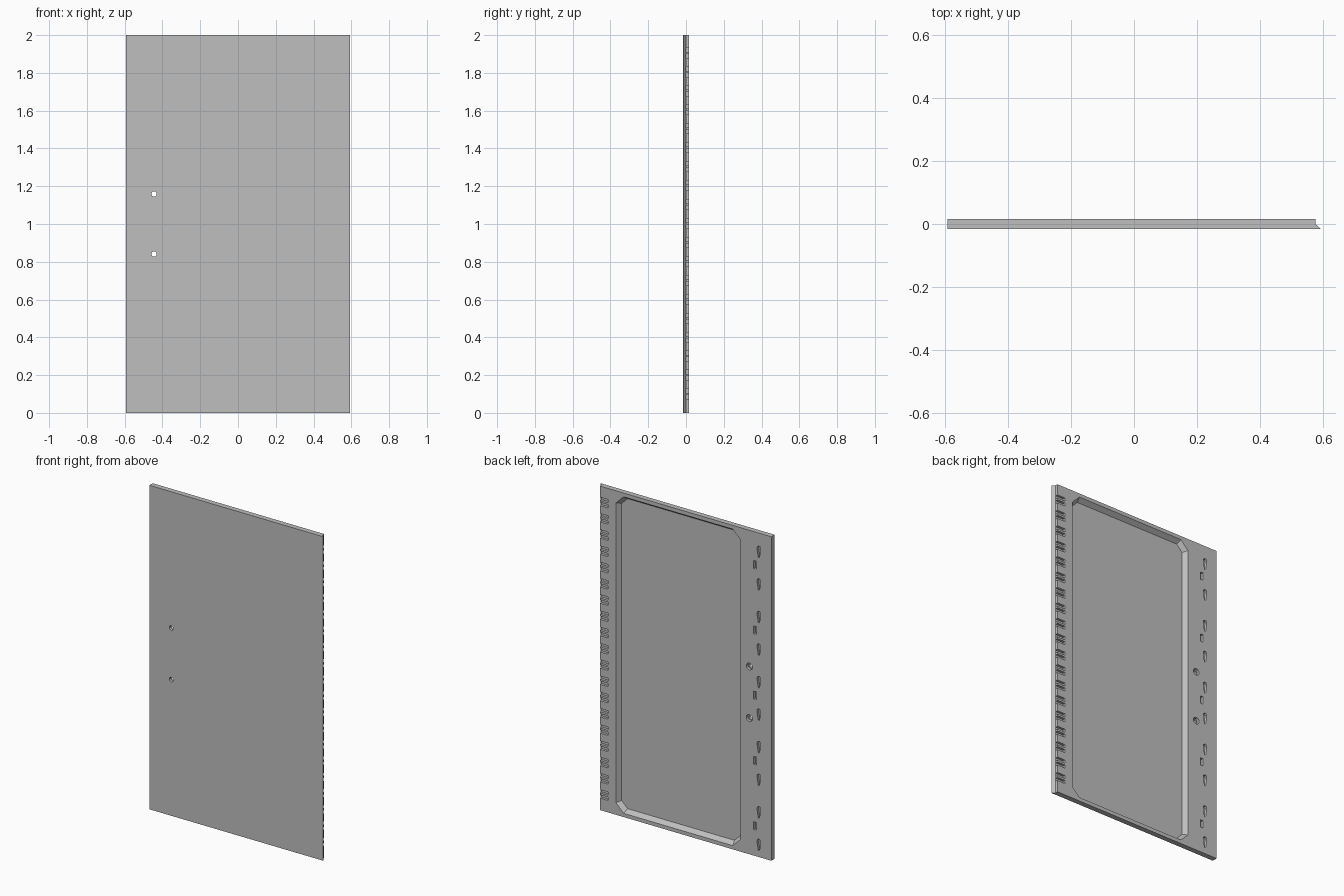
import bpy, bmesh
from math import cos, sin, tau

if "Cube" in bpy.data.objects:
    bpy.data.objects.remove(bpy.data.objects["Cube"])

BACK = 0.0165      # half thickness of the panel
THROUGH = 0.03     # safely past either face

steel = bpy.data.materials.new("grey_steel")
steel.use_nodes = True
steel.diffuse_color = (0.52, 0.52, 0.52, 1)
steel.node_tree.nodes["Principled BSDF"].inputs["Base Color"].default_value = (0.52, 0.52, 0.52, 1)


def loft(bm, loops):
    """Closed solid through a list of equal-length 3D outlines."""
    rings = [[bm.verts.new(p) for p in loop] for loop in loops]
    faces = [bm.faces.new(rings[0]), bm.faces.new(rings[-1])]
    n = len(rings[0])
    for a, b in zip(rings, rings[1:]):
        for i in range(n):
            j = (i + 1) % n
            faces.append(bm.faces.new((a[i], a[j], b[j], b[i])))
    bmesh.ops.recalc_face_normals(bm, faces=faces)


def at_y(outline, y):
    return [(x, y, z) for x, z in outline]


def rect(x0, x1, z0, z1):
    return [(x0, z0), (x1, z0), (x1, z1), (x0, z1)]


def octagon(x0, x1, z0, z1, c):
    return [(x0 + c, z0), (x1 - c, z0), (x1, z0 + c), (x1, z1 - c),
            (x1 - c, z1), (x0 + c, z1), (x0, z1 - c), (x0, z0 + c)]


def circle(cx, cz, r, n=20):
    return [(cx + r * cos(tau * i / n), cz + r * sin(tau * i / n)) for i in range(n)]


def pocket(bm, outline, floor):
    loft(bm, [at_y(outline, floor), at_y(outline, THROUGH)])


def make_object(name, bm):
    mesh = bpy.data.meshes.new(name)
    bm.to_mesh(mesh)
    bm.free()
    mesh.materials.append(steel)
    obj = bpy.data.objects.new(name, mesh)
    bpy.context.collection.objects.link(obj)
    return obj


# Panel with an angled lip along its hinge edge
profile = [(-0.594, -BACK), (0.593, -BACK), (0.593, -0.0145),
           (0.577, 0), (0.577, BACK), (-0.594, BACK)]
bm = bmesh.new()
loft(bm, [[(x, y, z) for x, y in profile] for z in (0, 2)])
panel = make_object("door_panel", bm)

bm = bmesh.new()

# Large recess with sloping walls and clipped corners
recess = []
for y, grow in ((-0.0115, -0.02), (BACK, 0), (BACK + 0.007, 0.005)):
    recess.append(at_y(octagon(-0.383 - grow, 0.467 + grow, 0.023 - grow,
                               1.977 + grow, 0.052 + grow * 0.6), y))
loft(bm, recess)

# Paired slots cut through the hinge edge
for i in range(19):
    z = 0.1 + i * 0.1003
    for offset in (-0.016, 0.016):
        pocket(bm, rect(0.522, 0.65, z + offset - 0.01, z + offset + 0.01), 0.001)

# Tapered keyholes along the latch edge
for i in range(10):
    z = 0.11 + i * 0.201
    keyhole = [(-0.514, z), (-0.521, z - 0.008), (-0.520, z - 0.03), (-0.513, z - 0.07),
               (-0.505, z - 0.07), (-0.498, z - 0.03), (-0.497, z - 0.008), (-0.504, z)]
    pocket(bm, keyhole, 0)

# Small slots between each pair of keyholes
for i in range(5):
    z = 0.185 + i * 0.403
    pocket(bm, rect(-0.494, -0.474, z - 0.024, z + 0.024), 0)

# Counterbored handle holes
for z in (0.841, 1.159):
    loft(bm, [at_y(circle(-0.444, z, r), y) for r, y in
              ((0.014, -THROUGH), (0.014, 0), (0.021, 0), (0.021, THROUGH))])

cutter = make_object("panel_cutter", bm)
cutter.hide_render = True

cut = panel.modifiers.new("cutouts", "BOOLEAN")
cut.operation = "DIFFERENCE"
cut.solver = "EXACT"
cut.object = cutter
bpy.context.view_layer.objects.active = panel
panel.select_set(True)
bpy.ops.object.modifier_apply(modifier=cut.name)
bpy.data.objects.remove(cutter)
